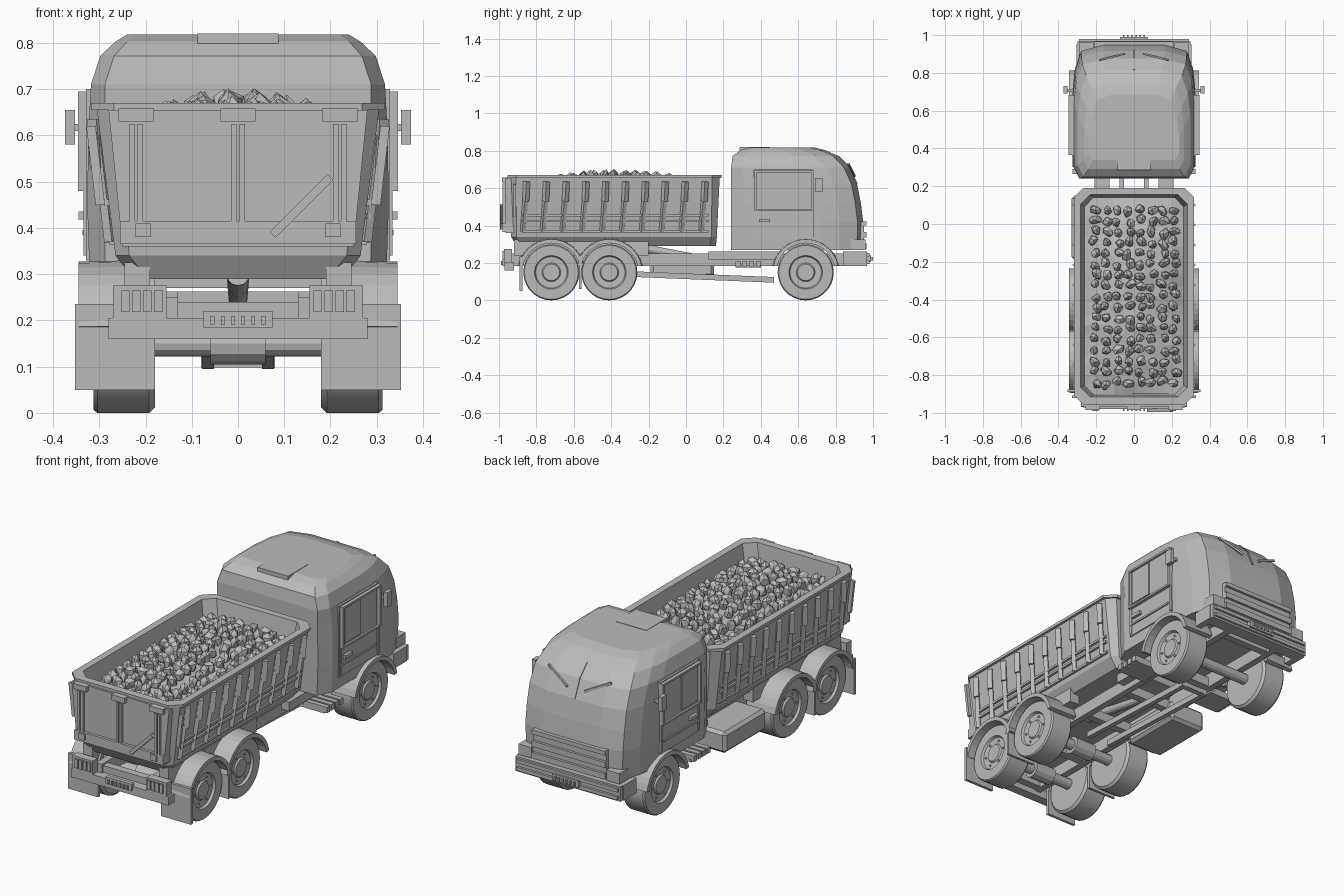
import bpy, bmesh, math, random
from mathutils import Vector, Matrix

if "Cube" in bpy.data.objects:
    bpy.data.objects.remove(bpy.data.objects["Cube"])
random.seed(4)

grey = bpy.data.materials.new("plain_grey")
grey.use_nodes = True
grey.diffuse_color = (0.5, 0.5, 0.5, 1)
grey.node_tree.nodes["Principled BSDF"].inputs["Base Color"].default_value = (0.5, 0.5, 0.5, 1)


def finish(name, bm):
    bmesh.ops.recalc_face_normals(bm, faces=bm.faces)
    mesh = bpy.data.meshes.new(name)
    bm.to_mesh(mesh)
    bm.free()
    mesh.materials.append(grey)
    ob = bpy.data.objects.new(name, mesh)
    bpy.context.collection.objects.link(ob)
    return ob


def box(name, x, y, z):
    """Box from (low, high) pairs."""
    bm = bmesh.new()
    size = [b - a for a, b in (x, y, z)]
    mid = [(a + b) / 2 for a, b in (x, y, z)]
    bmesh.ops.create_cube(bm, size=1, matrix=Matrix.Translation(mid) @ Matrix.Diagonal((*size, 1)))
    return finish(name, bm)


def pair(name, x, y, z):
    box("left_" + name, x, y, z)
    box("right_" + name, (-x[1], -x[0]), y, z)


def bar(name, p, q, w, h, sides=0):
    """Box or cylinder stretched between two points."""
    p, q = Vector(p), Vector(q)
    m = Matrix.Translation((p + q) / 2) @ (q - p).to_track_quat("Z", "Y").to_matrix().to_4x4()
    bm = bmesh.new()
    if sides:
        bmesh.ops.create_cone(bm, cap_ends=True, segments=sides, radius1=w, radius2=h,
                              depth=(q - p).length, matrix=m)
    else:
        bmesh.ops.create_cube(bm, size=1, matrix=m @ Matrix.Diagonal((w, h, (q - p).length, 1)))
    return finish(name, bm)


def loft(name, rings):
    """Skin a stack of matching outlines and cap both ends."""
    bm = bmesh.new()
    loops = [[bm.verts.new(p) for p in r] for r in rings]
    n = len(loops[0])
    for a, b in zip(loops, loops[1:]):
        for i in range(n):
            j = (i + 1) % n
            bm.faces.new((a[i], a[j], b[j], b[i]))
    bm.faces.new(loops[0])
    bm.faces.new(loops[-1])
    return finish(name, bm)


# Cab: stacked outlines with cut rear corners and a rounded nose
def cab_ring(z, back, front, w, cut):
    half = [(w - cut, back), (w, back + 2 * cut), (w, front - 0.24), (w - 0.012, front - 0.13),
            (w - 0.045, front - 0.035), (w * 0.5, front - 0.005)]
    pts = half + [(-x, y) for x, y in reversed(half)]
    return [(x, y, z) for x, y in pts]


cab = loft("cab", [cab_ring(*r) for r in (
    (0.27, 0.24, 0.95, 0.32, 0.035), (0.42, 0.24, 0.952, 0.325, 0.035), (0.52, 0.24, 0.94, 0.325, 0.035),
    (0.62, 0.24, 0.92, 0.323, 0.035), (0.71, 0.24, 0.88, 0.318, 0.03), (0.772, 0.25, 0.82, 0.298, 0.03),
    (0.803, 0.29, 0.75, 0.265, 0.025), (0.818, 0.34, 0.69, 0.24, 0.02))])
for s in (-1, 1):
    arch = bar("wheel_arch_cutter", (s * 0.18, 0.64, 0.15), (s * 0.5, 0.64, 0.15), 0.17, 0.17, 32)
    arch.hide_render = True
    arch.hide_viewport = True
    cut = cab.modifiers.new("arch", "BOOLEAN")
    cut.operation, cut.object = "DIFFERENCE", arch
box("roof_hatch", (-0.088, 0.088), (0.285, 0.45), (0.797, 0.82))

# Doors, handles, mirrors
pair("door_panel", (0.31, 0.329), (0.36, 0.68), (0.33, 0.70))
pair("window_pane", (0.31, 0.336), (0.38, 0.66), (0.49, 0.685))
pair("window_slider", (0.31, 0.341), (0.39, 0.52), (0.50, 0.68))
for y in (0.365, 0.67):
    pair("door_post", (0.31, 0.334), (y, y + 0.012), (0.34, 0.49))
    pair("window_post", (0.31, 0.346), (y, y + 0.012), (0.48, 0.69))
for z in (0.48, 0.685):
    pair("window_rail", (0.31, 0.346), (0.365, 0.682), (z, z + 0.01))
pair("door_handle", (0.32, 0.345), (0.39, 0.45), (0.418, 0.436))
pair("door_sill", (0.32, 0.336), (0.37, 0.66), (0.385, 0.395))
pair("mirror", (0.352, 0.374), (0.69, 0.73), (0.58, 0.655))
pair("mirror_arm", (0.31, 0.36), (0.70, 0.715), (0.61, 0.625))

# Windscreen divider and wipers, lying on the slope
bar("lower_divider", (0, 0.915, 0.62), (0, 0.875, 0.71), 0.01, 0.008)
bar("upper_divider", (0, 0.875, 0.71), (0, 0.815, 0.772), 0.01, 0.008)
for s in (-1, 1):
    bar("wiper", (s * 0.05, 0.902, 0.665), (s * 0.18, 0.868, 0.73), 0.008, 0.012)

# Grille, headlamps, front bumper
box("grille_panel", (-0.21, 0.21), (0.90, 0.953), (0.275, 0.42))
for z, t in ((0.275, 0.03), (0.335, 0.03), (0.40, 0.022)):
    box("grille_bar", (-0.21, 0.21), (0.92, 0.966), (z, z + t))
pair("headlamp", (0.215, 0.29), (0.88, 0.96), (0.27, 0.325))
box("front_bumper", (-0.30, 0.30), (0.90, 0.968), (0.185, 0.262))
for z in (0.195, 0.235):
    box("bumper_strip", (-0.29, 0.29), (0.95, 0.98), (z, z + 0.018))
pair("bumper_end", (0.27, 0.305), (0.84, 0.95), (0.185, 0.262))
box("front_plate", (-0.075, 0.075), (0.96, 0.99), (0.205, 0.24))
for i in range(6):
    x = (i - 2.5) * 0.022
    box("front_plate_stud", (x - 0.004, x + 0.004), (0.98, 1.0), (0.213, 0.232))
    box("rear_plate_stud", (x - 0.004, x + 0.004), (-0.99, -0.97), (0.19, 0.21))


# Dump body: tapered tub with cut corners
def bed_ring(z, w, back, front, cut):
    pts = [(w - cut, back), (w, back + cut), (w, front - cut), (w - cut, front)]
    pts += [(-x, y) for x, y in reversed(pts)]
    return [(x, y, z) for x, y in pts]


loft("dump_body", [bed_ring(*r) for r in (
    (0.29, 0.225, -0.905, 0.16, 0.03), (0.34, 0.265, -0.935, 0.165, 0.03), (0.655, 0.305, -0.95, 0.18, 0.04),
    (0.655, 0.318, -0.955, 0.19, 0.05), (0.67, 0.318, -0.955, 0.19, 0.05),
    (0.67, 0.282, -0.915, 0.155, 0.05), (0.57, 0.262, -0.905, 0.14, 0.05))])
for s in (-1, 1):
    for i in range(10):
        y = -0.86 + i * 0.106
        bar("body_rib", (s * 0.275, y - 0.012, 0.37), (s * 0.302, y + 0.006, 0.60), 0.022, 0.02)
        bar("rib_head", (s * 0.302, y + 0.003, 0.53), (s * 0.308, y + 0.008, 0.635), 0.026, 0.026)
    for z, x in ((0.37, 0.27), (0.425, 0.278), (0.455, 0.281)):
        bar("body_rail", (s * x, -0.88, z), (s * x, 0.12, z), 0.018, 0.012)
    bar("gate_strut", (s * 0.298, -0.915, 0.45), (s * 0.318, -0.915, 0.62), 0.014, 0.02)

# Gravel: a low mound with rough stones
bm = bmesh.new()
bmesh.ops.create_grid(bm, x_segments=10, y_segments=20, size=1,
                      matrix=Matrix.Translation((0, -0.38, 0.575)) @ Matrix.Diagonal((0.262, 0.52, 1, 1)))


def heap(x, y):
    return 0.575 + 0.075 * max(0, 1 - (x / 0.27) ** 2) * max(0, 1 - ((y + 0.38) / 0.54) ** 2)


for v in bm.verts:
    v.co.z = heap(v.co.x, v.co.y) + random.uniform(-0.006, 0.006)
finish("gravel_heap", bm)
bm = bmesh.new()
for col in range(8):
    for row in range(17):
        x = -0.205 + col * 0.06 + random.uniform(-0.012, 0.012)
        y = -0.84 + row * 0.057 + random.uniform(-0.012, 0.012)
        turn = Matrix.Rotation(random.uniform(0, 6), 4, "Z")
        size = Matrix.Diagonal((0.025, random.uniform(0.022, 0.036), 0.034, 1))
        stone = bmesh.ops.create_icosphere(bm, subdivisions=1, radius=1, matrix=Matrix.Translation(
            (x, y, heap(x, y) + 0.016)) @ turn @ size)
        for v in stone["verts"]:
            v.co += Vector([random.uniform(-0.005, 0.005) for _ in range(3)])
finish("gravel_stones", bm)

# Tailgate
loft("tailgate", [[(s * w, y, z) for s, y in ((-1, -0.965), (1, -0.965), (1, -0.92), (-1, -0.92))]
                  for z, w in ((0.36, 0.25), (0.655, 0.28))])
for x in (-0.22, 0, 0.22):
    for dx in (-0.015, 0.003):
        box("gate_rib", (x + dx, x + dx + 0.012), (-0.98, -0.95), (0.415, 0.625))
    box("gate_hinge", (x - 0.038, x + 0.038), (-0.985, -0.93), (0.63, 0.658))
box("gate_beam", (-0.255, 0.255), (-0.98, -0.92), (0.365, 0.415))
pair("gate_latch", (0.188, 0.222), (-0.99, -0.97), (0.38, 0.41))
bar("gate_lever", (0.075, -0.985, 0.385), (0.20, -0.985, 0.51), 0.018, 0.018)

# Rear bumper and lamps
box("rear_bumper", (-0.28, 0.28), (-0.97, -0.92), (0.16, 0.205))
box("rear_plate", (-0.075, 0.075), (-0.98, -0.96), (0.185, 0.22))
pair("rear_lamp", (0.155, 0.27), (-0.972, -0.93), (0.205, 0.275))
for x in (0.172, 0.196, 0.22, 0.244):
    pair("lamp_slot", (x - 0.009, x + 0.009), (-0.98, -0.96), (0.218, 0.265))

# Chassis
pair("frame_rail", (0.13, 0.165), (-0.93, 0.92), (0.185, 0.25))
pair("body_mount", (0.19, 0.245), (-0.92, -0.20), (0.24, 0.325))
pair("cab_mount", (0.13, 0.21), (0.12, 0.50), (0.215, 0.262))
for y in (-0.9, -0.565, -0.2, 0.1, 0.4, 0.85):
    box("cross_member", (-0.16, 0.16), (y - 0.02, y + 0.02), (0.19, 0.24))
for s in (-1, 1):
    bar("lower_brace", (s * 0.065, -0.27, 0.14), (s * 0.065, 0.47, 0.11), 0.026, 0.03)
box("brace_end", (-0.08, 0.08), (0.44, 0.47), (0.098, 0.122))
bar("tipping_ram", (0, -0.35, 0.30), (0, 0.10, 0.22), 0.025, 0.018, 12)
tank = box("fuel_tank", (-0.33, -0.12), (-0.19, 0.15), (0.125, 0.235))
soft = tank.modifiers.new("edges", "BEVEL")
soft.width, soft.segments = 0.015, 1
for i in range(4):
    y = 0.265 + i * 0.036
    pair("step_tread", (0.19, 0.325), (y, y + 0.026), (0.18, 0.21))
pair("step_bracket", (0.16, 0.31), (0.265, 0.40), (0.175, 0.19))


# Wheels, axles, fenders and mud flaps
def wheel(side, y, inner, outer):
    profile = [(inner, 0.07), (inner, 0.138), (inner + 0.012, 0.15), (outer - 0.008, 0.15), (outer, 0.144),
               (outer, 0.09), (outer - 0.012, 0.084), (outer - 0.014, 0.05), (outer - 0.006, 0.044),
               (outer - 0.006, 0.015)]
    turns = [2 * math.pi * i / 28 for i in range(28)]
    ob = loft("wheel", [[(side * x, y + r * math.cos(t), 0.15 + r * math.sin(t)) for t in turns]
                        for x, r in profile])
    bpy.context.view_layer.objects.active = ob
    ob.select_set(True)
    bpy.ops.object.shade_smooth_by_angle(angle=math.radians(30))
    ob.select_set(False)
    for i in range(6):
        t = math.pi * i / 3
        c = (y + 0.066 * math.cos(t), 0.15 + 0.066 * math.sin(t))
        bar("wheel_bolt", (side * (outer - 0.03), *c), (side * (outer - 0.008), *c), 0.006, 0.006, 6)


def fender(side, y, inner, outer):
    rings = []
    for i in range(15):
        t = math.radians(12 + 156 * i / 14)
        rings.append([(side * x, y + r * math.cos(t), 0.15 + r * math.sin(t))
                      for x, r in ((inner, 0.156), (outer, 0.156), (outer, 0.177), (inner, 0.181))])
    loft("fender", rings)


for y in (0.64, -0.41, -0.72):
    for s in (-1, 1):
        wheel(s, y, 0.18, 0.312)
        fender(s, y, 0.18, 0.345)
    bar("axle", (-0.25, y, 0.15), (0.25, y, 0.15), 0.028, 0.028, 12)
    if y < 0:
        bar("differential", (-0.06, y, 0.15), (0.06, y, 0.15), 0.045, 0.045, 12)
pair("rear_mud_flap", (0.18, 0.353), (-0.89, -0.875), (0.05, 0.235))
pair("middle_mud_flap", (0.18, 0.345), (-0.572, -0.56), (0.06, 0.24))
